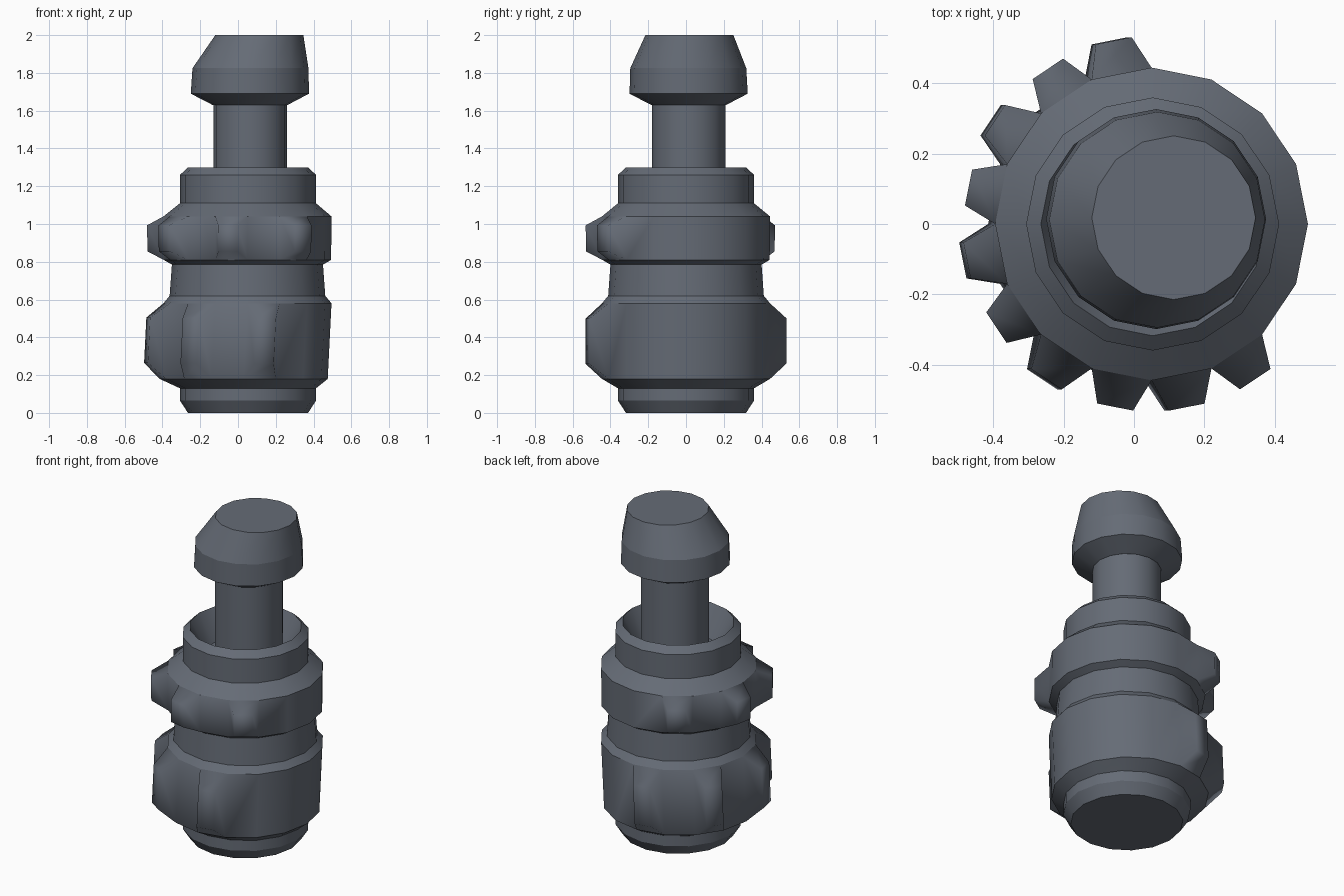
import bpy, bmesh, math
from mathutils import Vector

if "Cube" in bpy.data.objects:
    bpy.data.objects.remove(bpy.data.objects["Cube"])

N = 16  # sides of every turned part

metal = bpy.data.materials.new("blue_grey_metal")
metal.diffuse_color = (0.13, 0.148, 0.18, 1)
metal.use_nodes = True
metal.node_tree.nodes["Principled BSDF"].inputs["Base Color"].default_value = metal.diffuse_color


def turned(name, rings, teeth=()):
    """Loft rings (z, radius, cx, cy); teeth = (band index, side indices)."""
    bm = bmesh.new()
    loops = []
    for z, r, cx, cy in rings:
        loops.append([bm.verts.new((cx + r * math.cos(2 * math.pi * i / N),
                                    cy + r * math.sin(2 * math.pi * i / N), z))
                      for i in range(N)])
    bands = []
    for lo, hi in zip(loops, loops[1:]):
        bands.append([bm.faces.new((lo[i], lo[(i + 1) % N], hi[(i + 1) % N], hi[i]))
                      for i in range(N)])
    bm.faces.new(list(reversed(loops[0])))
    bm.faces.new(loops[-1])
    for f in bm.faces:
        f.smooth = True
    # keep every ring edge crisp
    for loop in loops:
        for i in range(N):
            bm.edges.get((loop[i], loop[(i + 1) % N])).smooth = False
    # tapered teeth raised from single side faces
    bm.normal_update()
    for band, sides in teeth:
        for i in sides:
            f = bands[band][i]
            c, n = f.calc_center_median(), f.normal.copy()
            base = list(f.verts)
            tip = [bm.verts.new(c + (v.co - c) * 0.6 + n * 0.095) for v in base]
            bm.faces.remove(f)
            new = [bm.faces.new(tip)]
            for a in range(4):
                b = (a + 1) % 4
                new.append(bm.faces.new((base[a], base[b], tip[b], tip[a])))
            for g in new:
                g.smooth = True
    bm.normal_update()
    me = bpy.data.meshes.new(name)
    bm.to_mesh(me)
    bm.free()
    me.materials.append(metal)
    ob = bpy.data.objects.new(name, me)
    bpy.context.collection.objects.link(ob)
    return ob


# main body: foot, lower toothed drum, waist, upper toothed ring, collar, dished rim
X = 0.053
body = [(0.0, 0.318, X, 0), (0.065, 0.36, X, 0), (0.13, 0.36, X, 0),
        (0.18, 0.445, 0.03, 0), (0.58, 0.445, 0.05, 0),
        (0.62, 0.412, 0.05, 0), (0.785, 0.40, 0.05, 0),
        (0.81, 0.443, 0.05, 0), (1.04, 0.445, 0.05, 0),
        (1.11, 0.36, X, 0), (1.26, 0.36, X, 0), (1.30, 0.318, X, 0),
        (1.13, 0.23, X, 0.005)]
turned("toothed_body", body, [(3, range(4, 13, 2)), (7, range(5, 14, 2))])

# stem rising out of the dished rim
turned("stem", [(1.10, 0.195, 0.065, 0.014), (1.64, 0.195, 0.065, 0.014)])

# knob with off-centre flat top
turned("knob", [(1.63, 0.198, 0.064, 0.014), (1.69, 0.313, 0.063, 0.014),
                (1.825, 0.307, 0.066, 0.012), (2.0, 0.233, 0.113, 0.018)])
